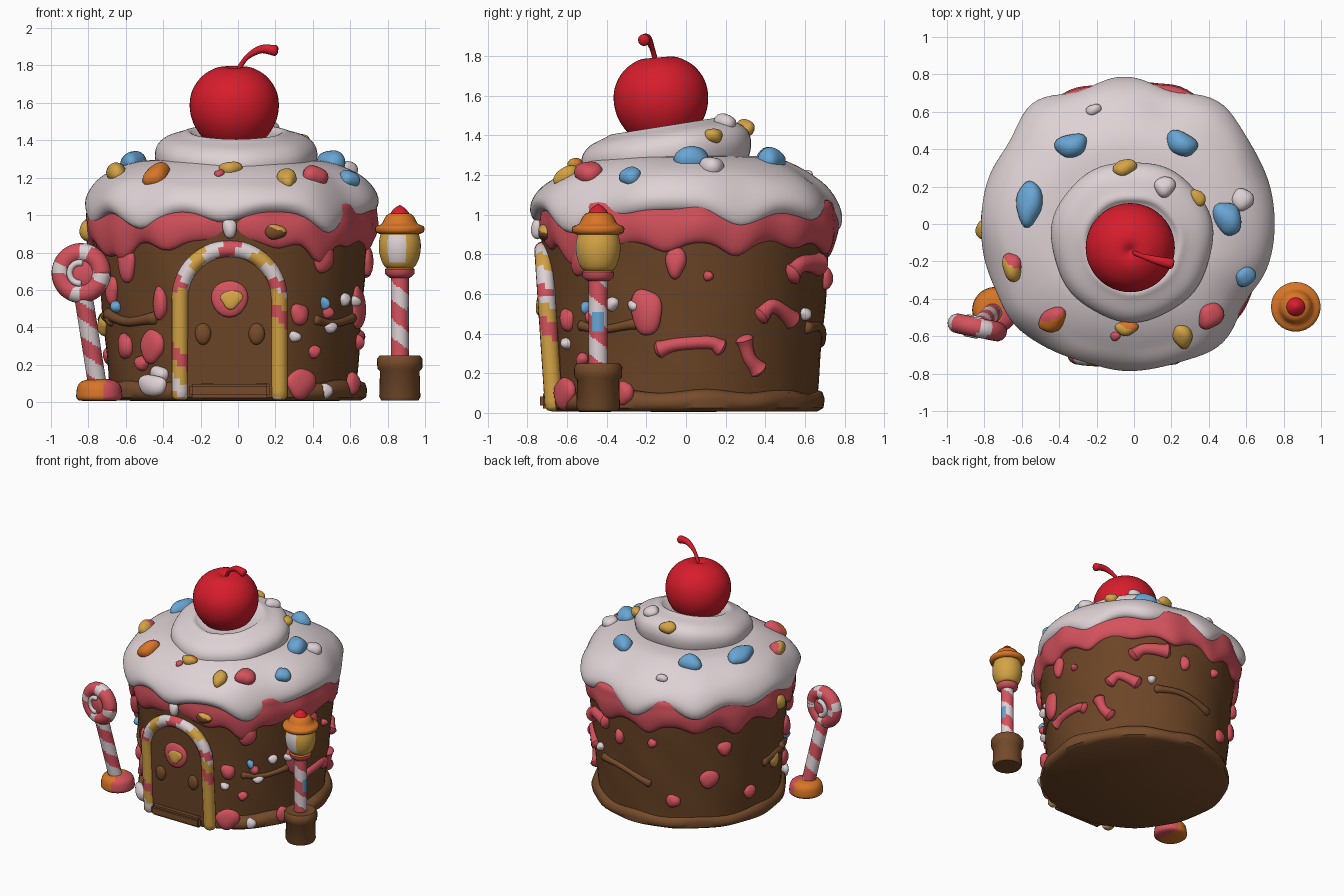
import bpy, bmesh, math
from math import sin, cos, pi, radians
from mathutils import Vector, Matrix
from mathutils.bvhtree import BVHTree

if "Cube" in bpy.data.objects:
    bpy.data.objects.remove(bpy.data.objects["Cube"])

COL = {"chocolate": (.15, .06, .02), "chocolate_trim": (.18, .071, .024), "cream": (.73, .64, .66),
       "pink_icing": (.66, .085, .11), "cherry_red": (.68, .012, .025), "orange": (.68, .18, .02),
       "yellow": (.66, .37, .06), "blue": (.14, .38, .66)}
MATS = {}
for k, c in COL.items():
    MATS[k] = bpy.data.materials.new(k)
    MATS[k].diffuse_color = (*c, 1)
CX = -.03          # cake axis
TREES = {}


def finish(name, bm, names):
    bmesh.ops.remove_doubles(bm, verts=bm.verts, dist=1e-5)
    bmesh.ops.recalc_face_normals(bm, faces=bm.faces)
    for f in bm.faces:
        f.smooth = True
    TREES[name] = BVHTree.FromBMesh(bm)
    me = bpy.data.meshes.new(name)
    bm.to_mesh(me)
    bm.free()
    for n in names:
        me.materials.append(MATS[n])
    me.set_sharp_from_angle(angle=radians(50))
    ob = bpy.data.objects.new(name, me)
    bpy.context.collection.objects.link(ob)
    return ob


def grid(name, rings, rule):
    """Closed loops skinned together; rule = colour name or f(ring, segment, centre)."""
    bm = bmesh.new()
    vs = [[bm.verts.new(p) for p in r] for r in rings]
    names, n = [], len(rings[0])

    def paint(f, i, j):
        c = rule if isinstance(rule, str) else rule(i, j, f.calc_center_median())
        if c not in names:
            names.append(c)
        f.material_index = names.index(c)
    for i in range(len(vs) - 1):
        for j in range(n):
            k = (j + 1) % n
            paint(bm.faces.new((vs[i][j], vs[i][k], vs[i + 1][k], vs[i + 1][j])), i, j)
    for i in (0, len(vs) - 1):
        if (vs[i][0].co - vs[i][n // 2].co).length > 1e-4:
            paint(bm.faces.new(vs[i]), i, 0)
    return finish(name, bm, names)


def spline(pts, n):
    """Smooth resampling through the points."""
    P = [Vector(p) for p in pts]
    P = [2 * P[0] - P[1]] + P + [2 * P[-1] - P[-2]]
    out = []
    for i in range(1, len(P) - 2):
        a, b, c, d = P[i - 1:i + 3]
        for s in range(n):
            t = s / n
            out.append(.5 * (2 * b + (c - a) * t + (2 * a - 5 * b + 4 * c - d) * t * t + (3 * b - a - 3 * c + d) * t ** 3))
    return out + [P[-2]]


def lathe(name, prof, loc, rule, seg=32, warp=None, tilt=0):
    M = Matrix.Translation(loc) @ Matrix.Rotation(tilt, 4, 'X')
    rings = []
    for p in prof:
        ring = []
        for j in range(seg):
            a = 2 * pi * j / seg
            r, z = (max(p[0], 0), p[1]) if warp is None else warp(max(p[0], 0), p[1], a)
            ring.append(M @ Vector((r * cos(a), r * sin(a), z)))
        rings.append(ring)
    return grid(name, rings, rule)


def tube(name, pts, rad, rule, seg=14):
    """Rounded sweep; rad = number or f(t)."""
    P = [Vector(p) for p in pts]
    n, rings, u = len(P), [], None
    for i, p in enumerate(P):
        t = (P[min(i + 1, n - 1)] - P[max(i - 1, 0)]).normalized()
        u = t.orthogonal() if u is None else u - t * u.dot(t)
        u.normalize()
        v = t.cross(u)
        r = rad if isinstance(rad, (int, float)) else rad(i / (n - 1))
        ends = [(0, -.5), (.7, -.35)] if i == 0 else []
        tail = [(.7, .35), (0, .5)] if i == n - 1 else []
        for s, o in ends + [(1, 0)] + tail:
            rings.append([p + t * o * r + (u * cos(2 * pi * j / seg) + v * sin(2 * pi * j / seg)) * r * s for j in range(seg)])
    return grid(name, rings, rule)


def blob(name, loc, nrm, size, col, up=(0, 0, 1), rot=0, second=None, lump=.12):
    """Lumpy candy flattened against a surface; size = width, height, depth (half)."""
    n = Vector(nrm).normalized()
    v = Vector(up)
    v = (v - n * v.dot(n)).normalized()
    u = v.cross(n)
    u, v = u * cos(rot) + v * sin(rot), v * cos(rot) - u * sin(rot)
    bm = bmesh.new()
    bmesh.ops.create_icosphere(bm, subdivisions=3, radius=1)
    if second:
        for f in bm.faces:
            c = f.calc_center_median()
            f.material_index = int(c.x * .5 + c.y > .35)
    ph = loc[0] * 37 + loc[2] * 23
    for w in bm.verts:
        c = w.co * (1 + lump * sin(3 * w.co.x + ph) * cos(2.5 * w.co.y + ph))
        w.co = Vector(loc) + u * c.x * size[0] + v * c.y * size[1] + n * c.z * size[2]
    return finish(name, bm, [col] + ([second] if second else []))


def bump(a, drips, width):
    d = 0
    for ang, h in drips:
        x = (math.degrees(a) - ang + 180) % 360 - 180
        d += h * math.exp(-(x / width) ** 2)
    return d


def wall_r(z):
    return .653 + .085 * z


def wall(deg, z, off=0):
    a = radians(deg)
    off += .05 if z < .12 else 0      # clear the base rim
    return Vector((CX + (wall_r(z) + off) * cos(a), (wall_r(z) + off) * sin(a), z))


def F(x):   # angle of a spot on the front wall at x
    return -math.degrees(math.acos(max(-1, min(1, (x - CX) / .7))))


def S(y):   # angle of a spot on the right wall at y
    return math.degrees(math.asin(max(-1, min(1, y / .7))))


# Cake wall and base rim
lathe("cake_wall", [(0, .02)] + [(wall_r(z / 20), z / 20) for z in range(1, 22)] + [(0, 1.05)], (CX, 0, 0), "chocolate", 72,
      lambda r, z, a: (r * (1 + .008 * sin(7 * a + 5 * z) * sin(9 * z + 2 * a)), z))
lathe("base_rim", [(0, .005), (.67, .008), (.7, .025), (.706, .06), (.695, .095), (.66, .11), (.6, .11)], (-.018, -.015, 0), "chocolate_trim", 72,
      lambda r, z, a: (r * (1 + .006 * sin(5 * a) + .006 * sin(13 * a)), z + (.01 * sin(9 * a) if z > .05 else 0)))

# Pink icing band with drips
PD = [(-142, .1), (-118, .05), (-70, .04), (-50, .12), (-32, .03), (-8, .05), (20, .07), (48, .03), (72, .06),
      (100, .08), (128, .05), (152, .09), (178, .06), (205, .08)]


def pink_warp(r, z, a):
    w = max(0, min(1, (1.02 - z) / .14))
    r *= 1 + .012 * sin(6 * a + 1) + .008 * sin(17 * a) - .035 * bump(a, [(-92, 1)], 25)
    return r, z - w * bump(a, PD, 7)


lathe("pink_icing", spline([(.66, .895), (.725, .86), (.757, .885), (.772, .94), (.768, 1.0), (.745, 1.07), (.6, 1.1)], 4), (CX - .005, 0, 0),
      "pink_icing", 120, pink_warp)

# Cream frosting with wavy lower edge and uneven outline
CD = [(-165, .08), (-129, .1), (-94, .06), (-48, .12), (-28, .03), (22, .09), (55, .05), (93, .11), (128, .08), (160, .05)]
LUMPS = [(52, .035), (73, -.05), (110, -.04), (128, .045), (147, -.02), (-55, .03), (-33, -.045), (-140, .03), (-105, -.015), (25, -.01)]


def cream_warp(r, z, a):
    w = max(0, min(1, (1.22 - z) / .18))
    b = bump(a, CD, 11)
    drop = .045 * sin(a) ** 2 * max(0, min(1, (r - .42) / .25)) * (1 - w)
    if r > .45:
        r *= 1 + w * (.12 * b - .006) + bump(a, LUMPS, 11) * min(1, (r - .45) / .25)
    return r, z - w * b * .95 - drop


lathe("cream_frosting", spline([(.66, 1.055), (.725, 1.02), (.77, 1.03), (.788, 1.075), (.77, 1.13), (.72, 1.19), (.64, 1.24),
      (.53, 1.28), (.4, 1.295), (0, 1.295)], 4), (CX - .002, 0, 0), "cream", 120, cream_warp)
lathe("cream_top_swirl", spline([(.39, -.12), (.418, -.07), (.432, -.01), (.42, .045), (.375, .088), (.3, .115), (.255, .128),
      (.2, .105), (0, .09)], 4), (-.01, -.09, 1.32), "cream", 64,
      lambda r, z, a: (r * (1 + .015 * sin(3 * a) + .01 * sin(7 * a)), z), radians(9))
blob("cream_drip", (-.045, -.75, .93), (0, -1, 0), (.04, .055, .03), "cream")

# Cherry and stem
lathe("cherry", spline([(0, -.215), (.09, -.205), (.165, -.16), (.218, -.08), (.238, .005), (.227, .09), (.18, .165), (.11, .212),
      (.05, .222), (0, .2)], 4), (-.02, -.125, 1.57), "cherry_red", 48, None, radians(5))
tube("cherry_stem", spline([(-.005, -.15, 1.75), (.015, -.16, 1.8), (.055, -.175, 1.85), (.125, -.195, 1.887), (.2, -.213, 1.88)], 5),
     lambda t: .013 + .017 * max(0, t - .45) / .55, "cherry_red")

# Door panel, step, knobs and round window
bm = bmesh.new()
outline = [(-.29, .03)] + [(-.045 - .245 * cos(i * pi / 20), .555 + .245 * sin(i * pi / 20)) for i in range(21)] + [(.2, .03)]
face = bm.faces.new([bm.verts.new((x, -.685 - .06 * z, z)) for x, z in outline])
ext = bmesh.ops.extrude_face_region(bm, geom=[face])
for g in ext["geom"]:
    if isinstance(g, bmesh.types.BMVert):
        g.co.y += .13
finish("door", bm, ["chocolate"])
bm = bmesh.new()
bmesh.ops.create_cube(bm, size=1, matrix=Matrix.Translation((-.045, -.67, .06)) @ Matrix.Diagonal((.43, .13, .075, 1)))
bmesh.ops.bevel(bm, geom=bm.edges[:], offset=.015, segments=2, affect='EDGES')
finish("door_step", bm, ["chocolate_trim"])
for x in (-.187, .1):
    blob("door_knob", (x, -.708, .365), (0, -1, 0), (.043, .058, .025), "chocolate_trim", lump=.03)
blob("door_window", (-.045, -.72, .555), (0, -1, .05), (.098, .1, .028), "pink_icing", lump=.03)
blob("door_window_center", (-.035, -.744, .55), (0, -1, .05), (.055, .048, .012), "yellow", lump=.2)

# Candy arch around the door
path = [(-.31, .03 + .525 * i / 16) for i in range(16)]
path += [(-.045 - .265 * cos(i * pi / 28), .555 + .265 * sin(i * pi / 28)) for i in range(29)]
path += [(.22, .555 - .525 * i / 16) for i in range(1, 17)]
LEG = ["yellow", "yellow", "cream", "yellow", "pink_icing", "yellow", "yellow", "yellow"]
TOP = ["cream", "yellow", "cream", "pink_icing"]
tube("candy_arch", [(x, -.665 - .067 * z, z) for x, z in path], .045,
     lambda i, j, c: (TOP[int((i + j * .35) / 3) % 4] if c.z > .6 else LEG[int((i + j * .35) / 2.5) % 8]), 16)

# Lamp post
L = (.865, -.443, 0)
lathe("lamp_base", [(0, .01), (.1, .01), (.11, .03), (.106, .165), (.12, .18), (.122, .23), (.108, .25), (.05, .25), (0, .24)], L, "chocolate_trim")
ang = lambda c, o: math.atan2(c.y - o[1], c.x - o[0])


def pole_rule(i, j, c):
    if .41 < c.z < .51 and abs(ang(c, L)) < .7:
        return "blue"
    return "pink_icing" if (c.z * 5 + ang(c, L) / (2 * pi) + .2) % 1 < .52 else "cream"


lathe("lamp_pole", [(.048, .23 + .009 * i) for i in range(51)], L, pole_rule, 28)
lathe("lamp_collar", [(0, .665), (.055, .665), (.078, .685), (.08, .71), (.06, .725), (0, .73)], L,
      lambda i, j, c: "orange" if c.z > .7 else "pink_icing")
lathe("lamp_lantern", spline([(.06, .71), (.088, .735), (.108, .79), (.112, .85), (.1, .91)], 4), L,
      lambda i, j, c: "cream" if .745 < c.z < .89 and abs(ang(c, L) + 1.75) < .5 else "yellow", 40)
lathe("lamp_cap", spline([(0, .895), (.11, .9), (.131, .918), (.128, .94), (.098, .952), (.085, .975), (.07, 1.0), (.04, 1.012), (0, 1.012)], 2), L, "orange")
lathe("lamp_tip", spline([(.05, .98), (.052, 1.005), (.03, 1.035), (0, 1.055)], 3), L, "cherry_red", 20)

# Lollipop
lathe("lollipop_base", spline([(0, .005), (.11, .01), (.122, .05), (.108, .1), (.06, .122), (0, .122)], 3), (-.742, -.46, 0),
      lambda i, j, c: "pink_icing" if c.x > -.71 else "orange")
tube("lollipop_stick", [(-.75 - .075 * t, -.47 - .075 * t, .08 + .48 * t) for t in [i / 48 for i in range(49)]], .05,
     lambda i, j, c: "pink_icing" if (c.z * 5 + j / 20 + .3) % 1 < .5 else "cream", 20)
A = Vector((.98, -.2, 0)).normalized()
Z, N, O = Vector((0, 0, 1)), Vector((-.2, -.98, 0)).normalized(), Vector((-.838, -.553, .69))
ringpt = lambda r, d, off=0: O + (A * cos(radians(d)) + Z * sin(radians(d))) * r + N * off
tube("lollipop_rim", [ringpt(.108, d) for d in range(0, 366, 6)], .053,
     lambda i, j, c: "cream" if (i + j * .25) % 15 < 4 else "pink_icing", 16)
blob("lollipop_center", O, N, (.1, .1, .048), "pink_icing", lump=0)
for s in (1, -1):
    tube("lollipop_swirl", [ringpt(.055, d, .042 * s) for d in range(80, 281, 12)], .018, "cream", 8)

# Chocolate bars and pink icing squiggles on the wall: (angle, height) pairs
BARS = [("chocolate_trim", .03, [(F(-.7), .47), (F(-.6), .43), (F(-.45), .45)]),
        ("chocolate_trim", .024, [(F(.42), .44), (F(.52), .42), (F(.62), .45)]),
        ("chocolate_trim", .028, [(62, .43), (80, .43), (100, .36)]),
        ("chocolate_trim", .03, [(176, .44), (188, .46), (200, .44)]),
        ("pink_icing", .038, [(S(-.14), .32), (S(-.05), .345), (S(.12), .355), (S(.18), .33)]),
        ("pink_icing", .042, [(S(.3), .37), (S(.33), .28), (S(.38), .22)]),
        ("pink_icing", .042, [(S(.38), .49), (S(.44), .54), (S(.54), .47)]),
        ("pink_icing", .05, [(S(.52), .7), (S(.57), .75), (S(.65), .75)])]
for col, r, pts in BARS:
    P = spline([(a, z) for a, z in pts], 6)
    tube("icing_squiggle" if col == "pink_icing" else "chocolate_bar", [wall(p[0], p[1], -.004) for p in P],
         lambda t, r=r: r * (.85 + .35 * abs(2 * t - 1) ** 3), col)

# Candies on the wall: angle, height, half width, half height, colour
pk, cr, bl, ye = "pink_icing", "cream", "blue", "yellow"
WALL = [(F(-.58), .74, .065, .1, pk), (F(-.415), .53, .042, .09, pk), (F(-.47), .3, .075, .09, pk), (F(-.53), .21, .05, .04, pk),
        (F(-.65), .51, .036, .033, bl), (F(-.45), .09, .095, .06, cr), (F(-.44), .15, .06, .045, cr),
        (F(.44), .78, .07, .09, pk), (F(.33), .47, .055, .06, pk), (F(.31), .35, .035, .03, cr), (F(.48), .48, .035, .035, pk),
        (F(.46), .53, .025, .035, bl), (F(.62), .54, .035, .03, cr), (F(.5), .4, .04, .03, cr), (F(.33), .1, .085, .08, pk),
        (F(.42), .27, .035, .035, pk), (F(.6), .1, .05, .06, pk), (F(.46), .06, .04, .04, cr),
        (S(-.2), .51, .085, .12, pk), (S(-.05), .76, .05, .08, pk), (S(.11), .69, .026, .026, pk), (S(.6), .5, .032, .032, cr),
        (S(-.37), .55, .035, .035, cr), (137, .42, .07, .07, pk), (115, .24, .055, .05, pk), (146, .66, .055, .055, pk),
        (103, .7, .035, .035, pk), (80, .68, .04, .06, pk), (187, .42, .05, .06, ye), (205, .6, .05, .08, pk),
        (213, .3, .06, .07, pk), (165, .25, .05, .05, pk)]
for a, z, w, h, c in WALL:
    blob("wall_candy", wall(a, z, .003), (cos(radians(a)), sin(radians(a)), 0), (w, h, .036), c)
blob("icing_candy", (-.805, -.03, .92), (-1, 0, 0), (.055, .06, .04), ye)
blob("icing_chocolate", (.2, -.715, .91), (.28, -.96, 0), (.06, .04, .03), "chocolate_trim", second=ye)

# Sprinkles dropped onto the frosting: x, y, half sizes, colour, turn, second colour
TOPS = [(-.335, .42, .09, .065, bl, .3, None), (.255, .43, .09, .065, bl, -.4, None), (-.56, .11, .068, .12, bl, 0, None),
        (.5, .03, .075, .095, bl, .3, None), (.595, -.28, .055, .055, bl, 0, None), (.58, .13, .06, .06, cr, 0, None),
        (.165, .2, .055, .055, cr, 0, None), (-.215, .61, .045, .03, cr, .5, None), (-.05, .3, .065, .045, ye, .3, None),
        (.34, .14, .04, .05, ye, .1, None), (-.65, -.23, .055, .08, ye, 0, pk), (-.435, -.51, .085, .06, "orange", .6, pk),
        (-.04, -.555, .06, .04, ye, 0, "orange"), (-.1, -.6, .026, .026, pk, 0, None),
        (.41, -.49, .065, .075, pk, -.4, None), (.26, -.6, .05, .07, ye, .4, None)]
for x, y, w, h, c, rot, sec in TOPS:
    hits = [TREES[t].ray_cast(Vector((x, y, 3)), Vector((0, 0, -1))) for t in ("cream_frosting", "cream_top_swirl")]
    loc, n = max(((q[0], q[1]) for q in hits if q[0]), key=lambda q: q[0].z)
    n = n if n.z > 0 else -n
    blob("sprinkle", loc, n, (w, h, min(.065, .8 * (w + h) / 2)), c, (0, 1, 0), rot, sec)

for m in bpy.data.materials:
    if m.users and not m.is_grease_pencil:
        m.use_nodes = True
        m.node_tree.nodes["Principled BSDF"].inputs["Base Color"].default_value = m.diffuse_color
